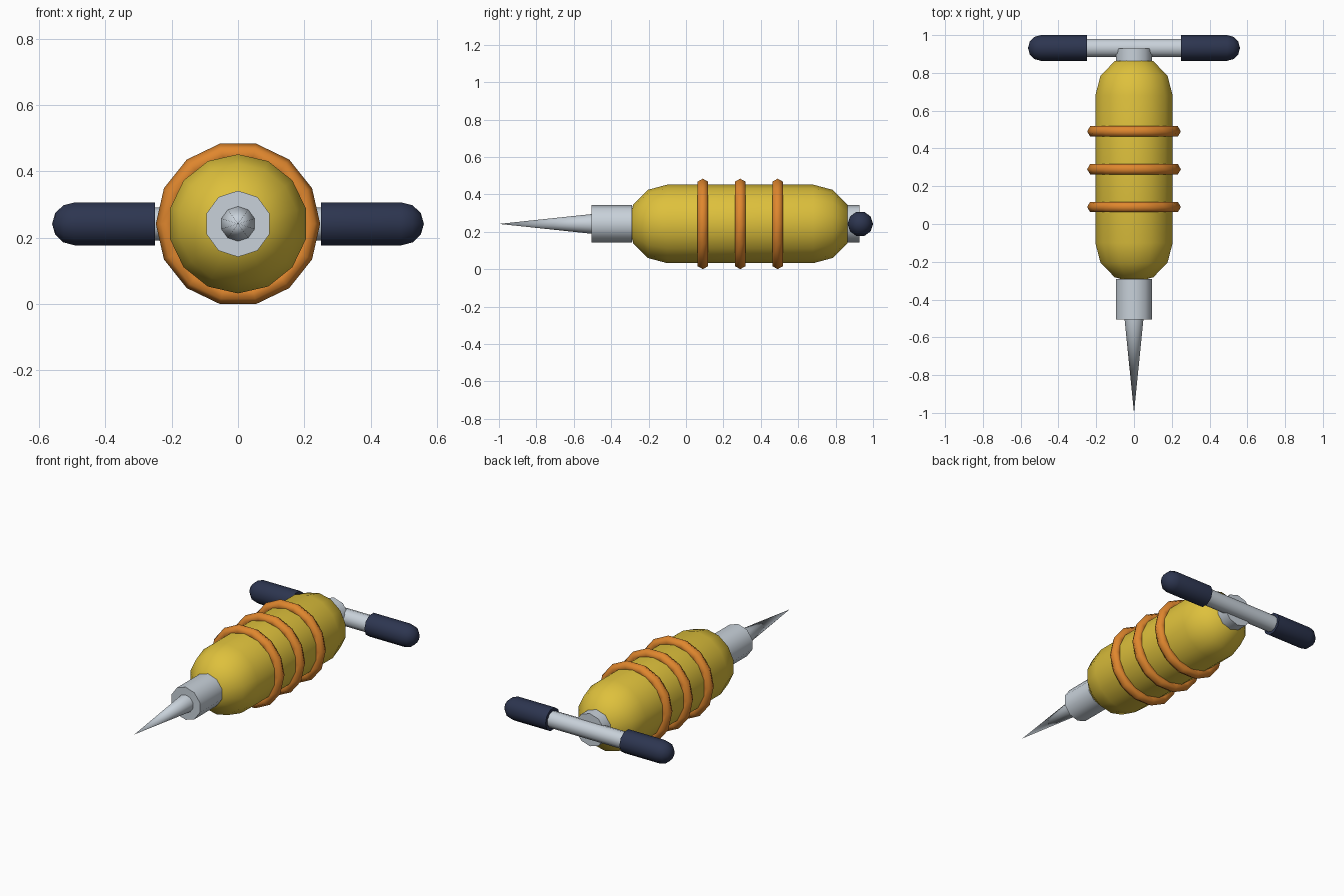
import bpy, bmesh
from math import sin, cos, pi, radians
from mathutils import Vector

cube = bpy.data.objects.get("Cube")
if cube:
    bpy.data.objects.remove(cube, do_unlink=True)

AXIS_Z = 0.242   # height of the long axis
BAR_Y = 0.932    # handle position


def material(name, rgb):
    m = bpy.data.materials.new(name)
    m.use_nodes = True
    m.diffuse_color = (*rgb, 1)
    m.node_tree.nodes["Principled BSDF"].inputs["Base Color"].default_value = (*rgb, 1)
    return m


yellow = material("yellow", (0.73, 0.53, 0.045))
orange = material("orange", (0.74, 0.24, 0.027))
steel = material("pale steel", (0.58, 0.64, 0.70))
navy = material("dark navy", (0.026, 0.036, 0.08))


def lathe(name, profile, sides, mat, axis="y", phase=pi / 2, closed=False):
    """Turn (position, radius) points around the y or x axis."""
    bm = bmesh.new()
    rings = []
    for t, r in profile:
        ring = []
        for i in range(1 if r == 0 else sides):
            a = phase + 2 * pi * i / sides
            u, w = r * cos(a), r * sin(a)
            co = (u, t, w) if axis == "y" else (t, u + BAR_Y, w)
            ring.append(bm.verts.new(Vector(co) + Vector((0, 0, AXIS_Z))))
        rings.append(ring)
    pairs = list(zip(rings, rings[1:]))
    if closed:
        pairs.append((rings[-1], rings[0]))
    for a, b in pairs:
        for i in range(sides):
            j = (i + 1) % sides
            quad = [a[i % len(a)], a[j % len(a)], b[j % len(b)], b[i % len(b)]]
            bm.faces.new(list(dict.fromkeys(quad)))
    if not closed:
        for end in (rings[0], rings[-1]):
            if len(end) > 1:
                bm.faces.new(end)
    bmesh.ops.recalc_face_normals(bm, faces=bm.faces[:])
    me = bpy.data.meshes.new(name)
    bm.to_mesh(me)
    bm.free()
    me.materials.append(mat)
    ob = bpy.data.objects.new(name, me)
    bpy.context.collection.objects.link(ob)
    bpy.ops.object.select_all(action="DESELECT")
    ob.select_set(True)
    bpy.context.view_layer.objects.active = ob
    bpy.ops.object.shade_smooth_by_angle(angle=radians(65))
    return ob


def dome(start, radius, direction):
    """Quarter-round profile in three steps, from rim to pole."""
    pts = [(start + direction * radius * sin(k * pi / 6), radius * cos(k * pi / 6))
           for k in range(3)]
    return pts + [(start + direction * radius, 0)]


# Capsule body
lathe("body", dome(-0.10, 0.21, -1)[::-1] + dome(0.68, 0.21, 1), 14, yellow)

# Hoops around the body, hexagonal in section
for n, y in enumerate((0.09, 0.29, 0.49), 1):
    section = [(y + 0.032 * sin(k * pi / 3), 0.216 + 0.032 * cos(k * pi / 3))
               for k in range(6)]
    lathe(f"hoop_{n}", section, 14, orange, phase=0, closed=True)

# Front collar and spike
lathe("front_collar", [(-0.505, 0.1), (-0.29, 0.1)], 10, steel)
lathe("spike", [(-1.0, 0), (-0.5, 0.053)], 10, steel)

# Rear collar and crossbar
lathe("rear_collar", [(0.78, 0.1), (0.928, 0.1)], 10, steel)
lathe("crossbar", [(-0.4, 0.05), (0.4, 0.05)], 10, steel, axis="x")

# Grips with rounded outer ends
for side, s in (("left", 1), ("right", -1)):
    lathe(f"{side}_grip", [(s * 0.25, 0.068)] + dome(s * 0.493, 0.068, s),
          10, navy, axis="x", phase=0)
